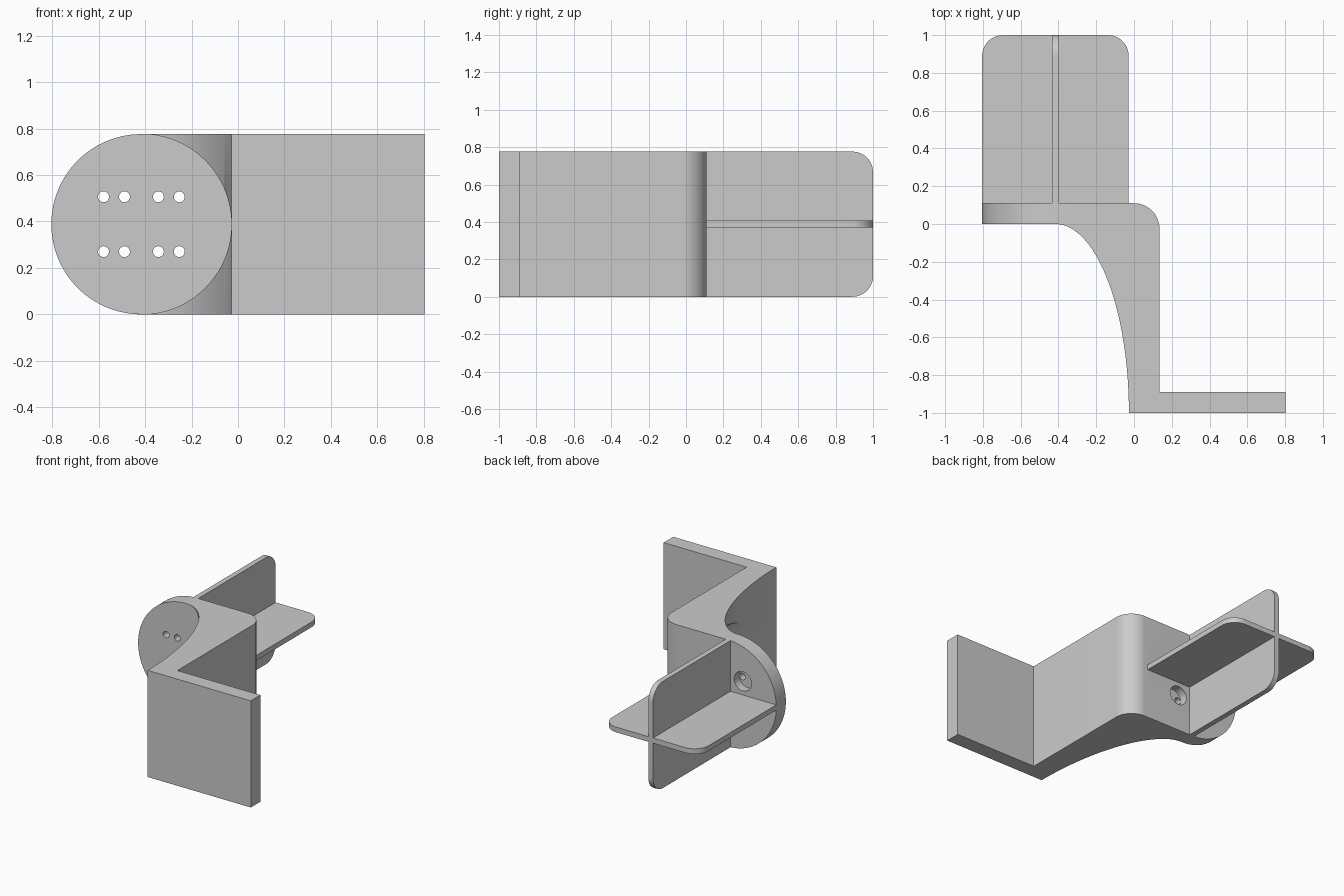
import bpy, bmesh, math
from mathutils import Matrix, Vector

if "Cube" in bpy.data.objects:
    bpy.data.objects.remove(bpy.data.objects["Cube"], do_unlink=True)

R = 0.388            # disc radius
H = 2 * R            # overall height
CX = -0.416          # disc centre in x
T = 0.11             # plate thickness
END = 0.803          # half width
FIN = 0.038          # fin thickness
WALL = 0.135         # outer face of the connecting wall

grey = bpy.data.materials.new("plain grey")
grey.use_nodes = True
grey.diffuse_color = (0.6, 0.6, 0.6, 1)
grey.node_tree.nodes["Principled BSDF"].inputs["Base Color"].default_value = (0.6, 0.6, 0.6, 1)


def finish(name, bm):
    bmesh.ops.recalc_face_normals(bm, faces=bm.faces)
    mesh = bpy.data.meshes.new(name)
    bm.to_mesh(mesh)
    bm.free()
    mesh.materials.append(grey)
    ob = bpy.data.objects.new(name, mesh)
    bpy.context.collection.objects.link(ob)
    return ob


def prism(name, points, depth):
    """Extrude a closed outline by a depth vector."""
    bm = bmesh.new()
    face = bm.faces.new([bm.verts.new(p) for p in points])
    new = bmesh.ops.extrude_face_region(bm, geom=[face])["geom"]
    bmesh.ops.translate(bm, vec=depth, verts=[v for v in new if isinstance(v, bmesh.types.BMVert)])
    return finish(name, bm)


def cylinders(name, centres, radius, y0, y1, sides):
    """Cylinders along y at the given (x, z) centres."""
    bm = bmesh.new()
    for x, z in centres:
        place = Matrix.Translation((x, (y0 + y1) / 2, z)) @ Matrix.Rotation(math.pi / 2, 4, "X")
        bmesh.ops.create_cone(bm, cap_ends=True, segments=sides, radius1=radius,
                              radius2=radius, depth=y1 - y0, matrix=place)
    return finish(name, bm)


def arc(cx, cy, rx, ry, a0, a1, n):
    angles = [math.radians(a0 + (a1 - a0) * i / n) for i in range(n + 1)]
    return [(cx + rx * math.cos(a), cy + ry * math.sin(a)) for a in angles]


def boolean(target, other, operation):
    mod = target.modifiers.new(operation, "BOOLEAN")
    mod.operation, mod.object, mod.solver = operation, other, "EXACT"
    graph = bpy.context.evaluated_depsgraph_get()
    target.data = bpy.data.meshes.new_from_object(target.evaluated_get(graph))
    target.modifiers.clear()
    bpy.data.objects.remove(other, do_unlink=True)


# Bracket: swept concave front, rounded back corner, offset plate
outline = arc(CX, -1, -0.027 - CX, 1, 0, 90, 48)
outline += [(CX, T)]
outline += arc(0, T - WALL, WALL, WALL, 90, 0, 24)
outline += [(WALL, T - 1), (END, T - 1), (END, -1)]
bracket = prism("bracket", [(x, y, 0) for x, y in outline], Vector((0, 0, H)))

# Round clearance in front of the disc
boolean(bracket, cylinders("clearance", [(CX, R)], R, -1.2, 0, 128), "DIFFERENCE")

# Mounting disc
boolean(bracket, cylinders("mounting_disc", [(CX, R)], R, 0, T, 128), "UNION")

# Counterbores behind, each with a pair of through holes
bores = [(CX + sx * 0.118, R + sz * 0.118) for sx in (-1, 1) for sz in (-1, 1)]
holes = [(x + s * 0.045, z) for x, z in bores for s in (-1, 1)]
boolean(bracket, cylinders("bores", bores, 0.07, 0.05, 0.2, 40), "DIFFERENCE")
boolean(bracket, cylinders("holes", holes, 0.0235, -0.05, 0.2, 24), "DIFFERENCE")

# Crossed fins with rounded rear corners
side = arc(R - T, 1 - T, T, T, 0, 90, 12)
fin_outline = [(R, T)] + side + [(-u, y) for u, y in reversed(side)] + [(-R, T)]
flat_fin = prism("horizontal_fin", [(CX + u, y, R - FIN / 2) for u, y in fin_outline],
                 Vector((0, 0, FIN)))
upright_fin = prism("vertical_fin", [(CX - FIN / 2, y, R + u) for u, y in fin_outline],
                    Vector((FIN, 0, 0)))

# Smooth the curves, keep the edges sharp
for ob in (bracket, flat_fin, upright_fin):
    bpy.ops.object.select_all(action="DESELECT")
    ob.select_set(True)
    bpy.context.view_layer.objects.active = ob
    bpy.ops.object.shade_smooth_by_angle(angle=math.radians(25))
